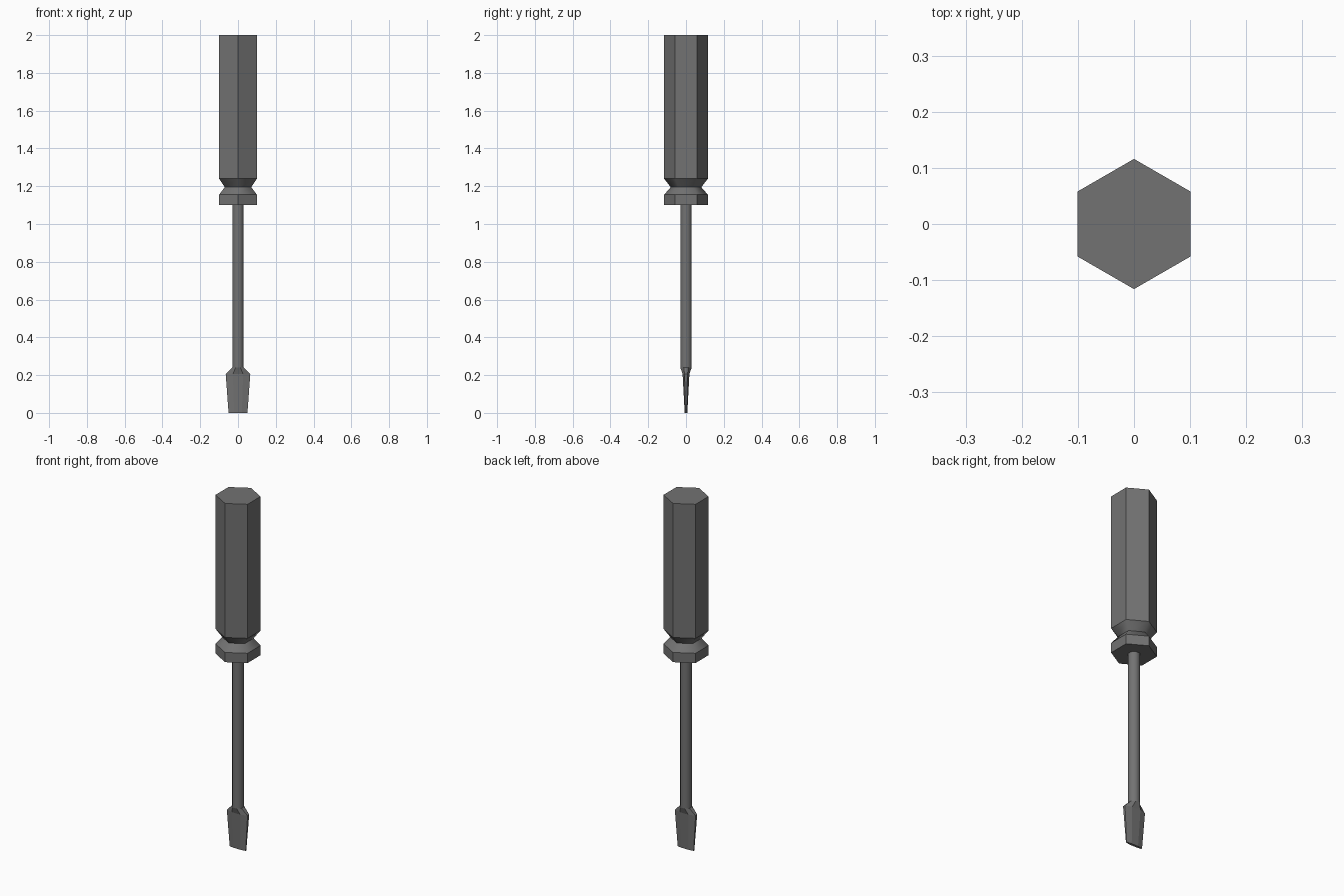
import bpy, bmesh, math

if "Cube" in bpy.data.objects:
    bpy.data.objects.remove(bpy.data.objects["Cube"])

dark = bpy.data.materials.new("dark_grey")
dark.diffuse_color = (0.17, 0.17, 0.17, 1)
dark.use_nodes = True
dark.node_tree.nodes["Principled BSDF"].inputs["Base Color"].default_value = dark.diffuse_color


def loft(name, rings, smooth_bands):
    """Skin a stack of rings, cap both ends; smooth the listed bands around the axis."""
    bm = bmesh.new()
    loops = [[bm.verts.new(p) for p in ring] for ring in rings]
    n = len(loops[0])
    for k, (a, b) in enumerate(zip(loops, loops[1:])):
        for i in range(n):
            j = (i + 1) % n
            face = bm.faces.new((a[i], a[j], b[j], b[i]))
            face.smooth = k in smooth_bands
    bm.faces.new(loops[0][::-1])
    bm.faces.new(loops[-1])
    # Keep the ring edges crisp
    for loop in loops:
        for i in range(n):
            bm.edges.get((loop[i], loop[(i + 1) % n])).smooth = False
    bmesh.ops.recalc_face_normals(bm, faces=bm.faces)
    mesh = bpy.data.meshes.new(name)
    bm.to_mesh(mesh)
    bm.free()
    mesh.materials.append(dark)
    obj = bpy.data.objects.new(name, mesh)
    bpy.context.collection.objects.link(obj)
    return obj


def polygon(rx, ry, z, n, start):
    angles = [start + math.tau * i / n for i in range(n)]
    return [(rx * math.cos(a), ry * math.sin(a), z) for a in angles]


# Hexagonal handle with a necked collar
profile = [(0.116, 1.10), (0.116, 1.155), (0.081, 1.195), (0.116, 1.24), (0.116, 2.0)]
loft("handle", [polygon(r, r, z, 6, math.pi / 2) for r, z in profile], {1, 2})

# Eight-sided shaft squeezed into the flat blade (half width, half thickness, z)
sections = [(0.05, 0.007, 0.0), (0.065, 0.018, 0.205), (0.03, 0.03, 0.24), (0.03, 0.03, 1.11)]
k = 1 / math.cos(math.pi / 8)
loft("shaft_and_blade",
     [polygon(x * k, y * k, z, 8, math.pi / 8) for x, y, z in sections], {2})
